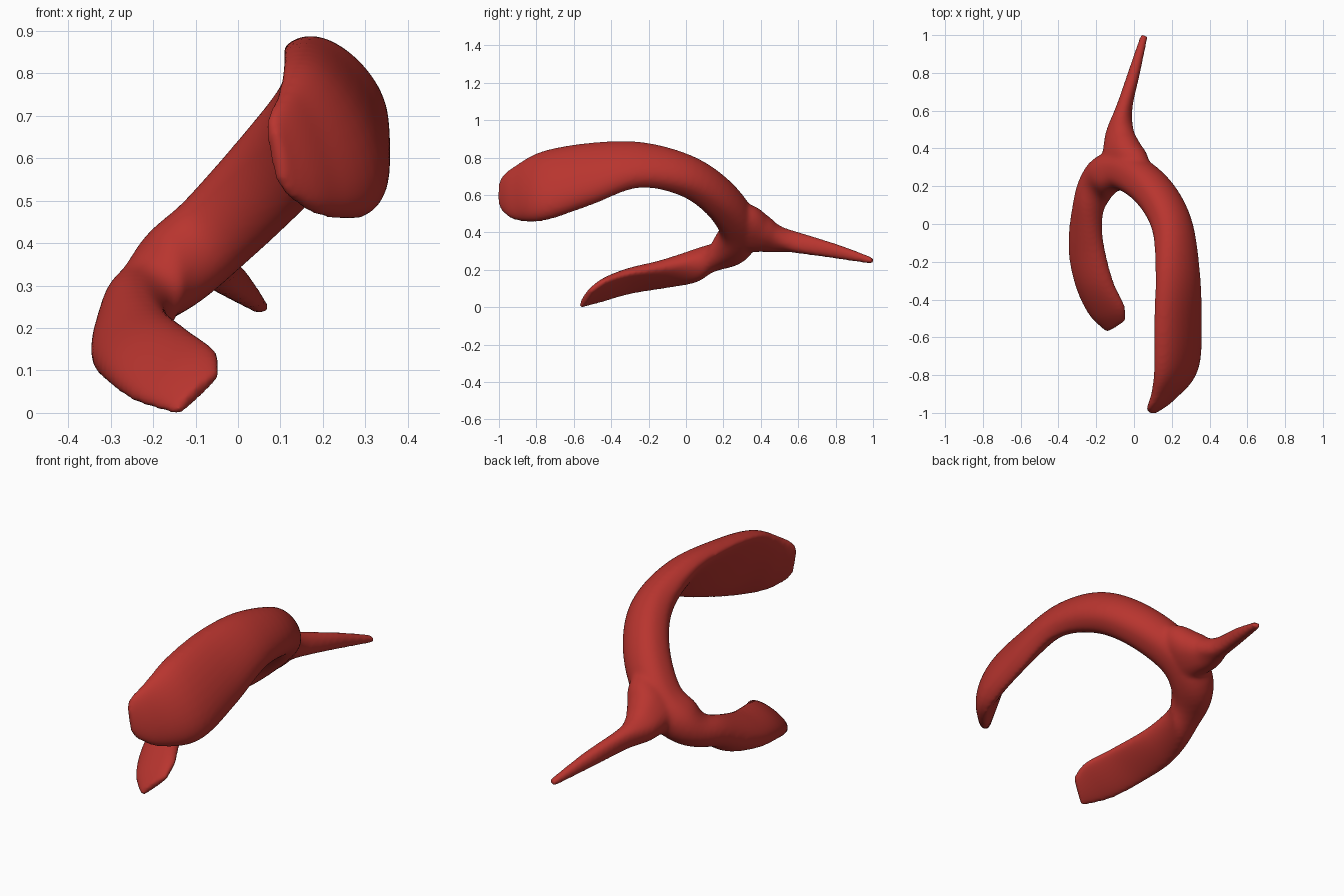
import bpy
import bmesh
import math
from mathutils import Vector

if "Cube" in bpy.data.objects:
    bpy.data.objects.remove(bpy.data.objects["Cube"], do_unlink=True)

SIDES = 28
STEPS = 6

red = bpy.data.materials.new("deep red")
red.use_nodes = True
colour = (0.48, 0.035, 0.028, 1)
red.diffuse_color = colour
red.node_tree.nodes["Principled BSDF"].inputs["Base Color"].default_value = colour


def catmull(p0, p1, p2, p3, t):
    """Smooth interpolation between p1 and p2, number by number."""
    return [0.5 * (2 * b + (c - a) * t + (2 * a - 5 * b + 4 * c - d) * t * t
                   + (3 * b - a - 3 * c + d) * t ** 3)
            for a, b, c, d in zip(p0, p1, p2, p3)]


def sweep(bm, stations):
    """Skin full, lopsided ovals: centre xyz, half-width xyz, inner and outer thickness."""
    last = len(stations) - 1
    dense = []
    for i in range(last):
        quad = [stations[min(max(i + k, 0), last)] for k in (-1, 0, 1, 2)]
        dense += [catmull(*quad, s / STEPS) for s in range(STEPS)]
    dense.append(stations[-1])

    rings = []
    for i, s in enumerate(dense):
        centre, wide = Vector(s[:3]), Vector(s[3:6])
        before, after = dense[max(i - 1, 0)], dense[min(i + 1, len(dense) - 1)]
        along = Vector(after[:3]) - Vector(before[:3])
        inward = along.cross(wide).normalized()
        ring = []
        for k in range(SIDES):
            a = 2 * math.pi * k / SIDES
            rise = math.copysign(abs(math.sin(a)) ** 0.8, math.sin(a))
            depth = s[6] if rise > 0 else s[7]
            ring.append(bm.verts.new(centre + wide * math.cos(a) + inward * depth * rise))
        rings.append(ring)
    for r, q in zip(rings, rings[1:]):
        for k in range(SIDES):
            n = (k + 1) % SIDES
            bm.faces.new((r[k], r[n], q[n], q[k]))
    bm.faces.new(rings[0])
    bm.faces.new(rings[-1])


# Lower arm tip, round the bend, to the broad upper paddle
arms = [
    (-.092, -.54, .045, .052, .032, .048, .015, .02),
    (-.145, -.45, .083, .095, .02, .058, .02, .045),
    (-.21, -.3, .128, .1, 0, .055, .02, .065),
    (-.25, -.1, .172, .085, 0, .058, .04, .075),
    (-.24, .09, .238, .04, 0, .075, .085, .085),
    (-.165, .235, .328, -.055, 0, .08, .095, .115),
    (-.05, .275, .43, -.073, 0, .073, .1, .11),
    (.095, .175, .58, -.08, 0, .08, .095, .105),
    (.195, 0, .7, -.08, 0, .09, .085, .1),
    (.22, -.25, .752, -.1, 0, .108, .045, .1),
    (.215, -.5, .706, -.105, 0, .158, .025, .11),
    (.205, -.75, .645, -.095, 0, .182, .025, .105),
    (.15, -.9, .61, -.05, 0, .148, .03, .06),
    (.1, -.975, .605, -.025, 0, .1, .02, .03),
    (.085, -.995, .605, -.01, 0, .06, .015, .02),
]

# Tail whose root flares along both arms, slim at the tip
tail = [
    (-.05, .27, .425, -.055, 0, .055, .18, .18),
    (-.055, .33, .415, -.063, 0, .063, .155, .155),
    (-.068, .4, .395, -.062, 0, .06, .112, .112),
    (-.076, .48, .37, -.045, 0, .052, .08, .08),
    (-.056, .6, .345, -.02, 0, .055, .044, .044),
    (0, .8, .3, 0, 0, .04, .032, .032),
    (.055, 1, .248, 0, 0, .018, .02, .02),
]

bm = bmesh.new()
sweep(bm, arms)
sweep(bm, tail)
bmesh.ops.recalc_face_normals(bm, faces=bm.faces)
mesh = bpy.data.meshes.new("forked_body")
bm.to_mesh(mesh)
bm.free()
mesh.materials.append(red)
body = bpy.data.objects.new("forked_body", mesh)
bpy.context.collection.objects.link(body)

# Fuse the arms and tail into one skin and soften the fork
remesh = body.modifiers.new("fuse", 'REMESH')
remesh.mode = 'VOXEL'
remesh.voxel_size = 0.01
remesh.use_smooth_shade = True
soften = body.modifiers.new("soften", 'SMOOTH')
soften.factor = 0.5
soften.iterations = 12
